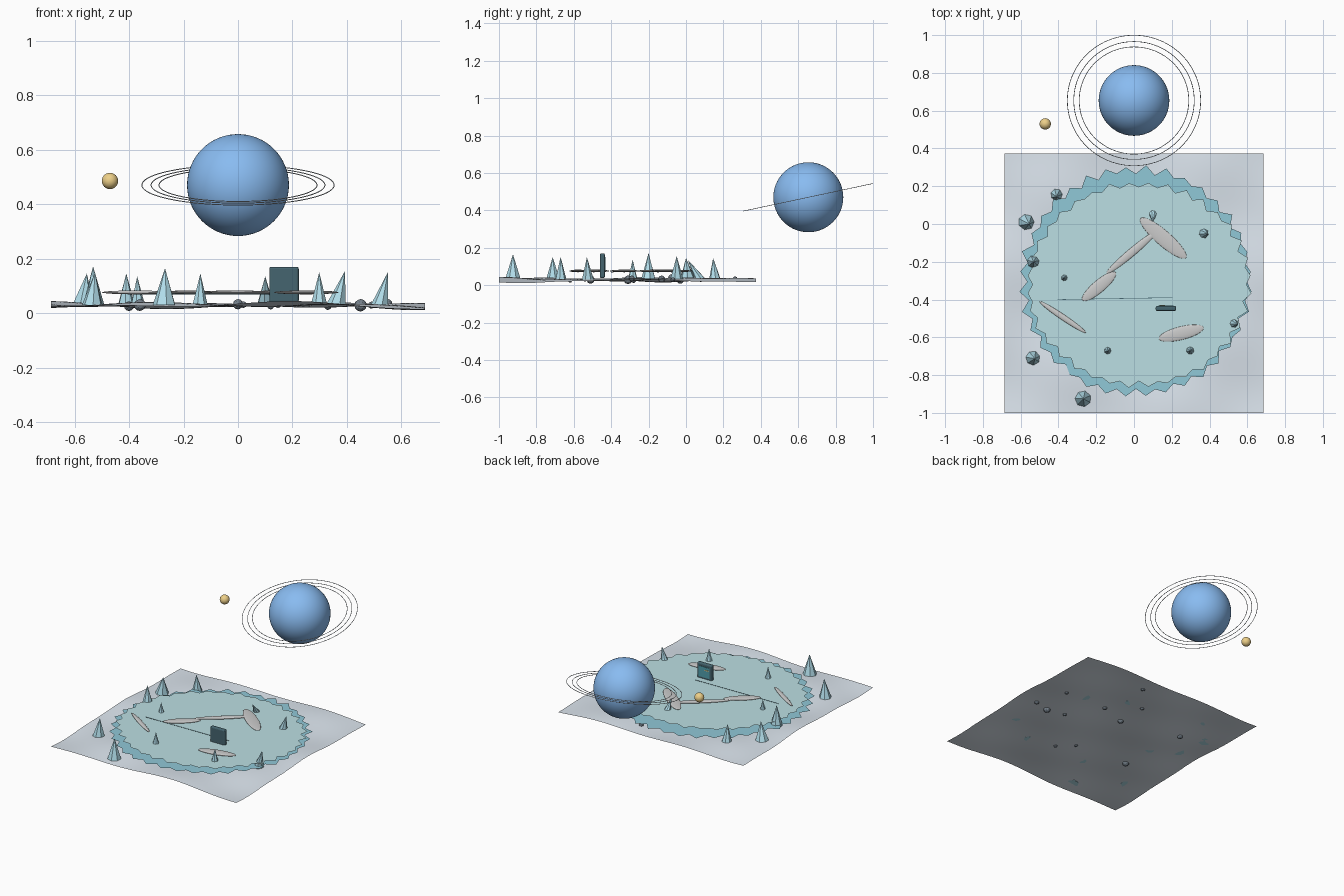
import bpy, bmesh, math, random
from mathutils import Vector

if "Cube" in bpy.data.objects:
    bpy.data.objects.remove(bpy.data.objects["Cube"])
random.seed(4)

def mat(name, rgb):
    m = bpy.data.materials.new(name)
    m.diffuse_color = (*rgb, 1)
    m.use_nodes = True
    m.node_tree.nodes["Principled BSDF"].inputs["Base Color"].default_value = m.diffuse_color
    return m

SNOW = mat("snow", (0.72, 0.79, 0.86))
DEEP = mat("deep_ice", (0.28, 0.58, 0.68))
PALE = mat("pale_ice", (0.50, 0.74, 0.77))
CRYSTAL = mat("crystal", (0.45, 0.74, 0.84))
ROCK = mat("rock", (0.18, 0.22, 0.26))
WHITE = mat("drift", (0.85, 0.86, 0.86))
BLUE = mat("planet_blue", (0.25, 0.50, 0.88))
GOLD = mat("gold", (0.85, 0.63, 0.25))
SLATE = mat("slate", (0.06, 0.13, 0.16))
TEAL = mat("teal", (0.08, 0.35, 0.42))

def obj_from(bm, name, m, smooth=False):
    me = bpy.data.meshes.new(name)
    bmesh.ops.recalc_face_normals(bm, faces=bm.faces)
    bm.to_mesh(me)
    bm.free()
    o = bpy.data.objects.new(name, me)
    bpy.context.collection.objects.link(o)
    me.materials.append(m)
    for p in me.polygons:
        p.use_smooth = smooth
    return o

def ball(name, m, loc, scale, rot=0.0, seg=32):
    bm = bmesh.new()
    bmesh.ops.create_uvsphere(bm, u_segments=seg, v_segments=seg // 2, radius=1)
    o = obj_from(bm, name, m, True)
    o.location, o.scale, o.rotation_euler = loc, scale, (0, 0, rot)
    return o

def box(name, m, loc, size, bevel=0.0):
    bm = bmesh.new()
    bmesh.ops.create_cube(bm, size=1)
    bmesh.ops.scale(bm, vec=size, verts=bm.verts)
    if bevel:
        bmesh.ops.bevel(bm, geom=bm.edges[:], offset=bevel, segments=3, profile=0.5, affect='EDGES')
    o = obj_from(bm, name, m)
    o.location = loc
    return o

# rolling snow ground
def ground_z(x, y):
    return (0.029 + 0.008 * math.sin(4.2 * x + 2.2 * y + 6.3) * math.cos(3 * y)
            + 0.006 * math.sin(9 * x - 6 * y) - 0.007 * x + 0.003 * math.cos(14 * y + 5 * x))

bm = bmesh.new()
bmesh.ops.create_grid(bm, x_segments=60, y_segments=60, size=0.6865)
for v in bm.verts:
    v.co.y -= 0.3135
    v.co.z = ground_z(v.co.x, v.co.y)
obj_from(bm, "snow_ground", SNOW, True)

# jagged ice sheets
def ice_sheet(name, m, center, rx, ry, z, teeth, jag):
    bm = bmesh.new()
    c = bm.verts.new((*center, z))
    rim = []
    for i in range(teeth * 2):
        a = math.pi * i / teeth
        k = 1 + (jag if i % 2 else -jag) * random.uniform(0.3, 1)
        rim.append(bm.verts.new((center[0] + rx * k * math.cos(a), center[1] + ry * k * math.sin(a), z)))
    for i, v in enumerate(rim):
        bm.faces.new((c, v, rim[(i + 1) % len(rim)]))
    return obj_from(bm, name, m)

ice_sheet("outer_ice", DEEP, (0.01, -0.305), 0.60, 0.595, 0.048, 36, 0.045)
ice_sheet("inner_ice", PALE, (0.025, -0.32), 0.58, 0.53, 0.070, 36, 0.04)

# ice crystals: base x, y, radius, apex x, y, z
def crystal(i, x, y, r, ax, ay, az):
    bm = bmesh.new()
    tip = bm.verts.new((ax, ay, az))
    zb = ground_z(x, y)
    ring = [bm.verts.new((x + r * math.cos(k * math.tau / 7 + i), y + r * math.sin(k * math.tau / 7 + i), zb))
            for k in range(7)]
    for k in range(7):
        bm.faces.new((ring[k], ring[(k + 1) % 7], tip))
    bm.faces.new(ring[::-1])
    obj_from(bm, "ice_crystal_%d" % i, CRYSTAL)

for i, c in enumerate([
        (-0.57, 0.01, 0.042, -0.555, 0.0, 0.145), (-0.41, 0.155, 0.031, -0.41, 0.145, 0.145),
        (-0.53, -0.2, 0.039, -0.532, -0.2, 0.172), (-0.535, -0.71, 0.038, -0.525, -0.713, 0.15),
        (-0.27, -0.925, 0.043, -0.268, -0.925, 0.165), (0.52, -0.525, 0.032, 0.55, -0.53, 0.15),
        (0.36, -0.05, 0.036, 0.393, -0.05, 0.155), (0.297, -0.67, 0.031, 0.298, -0.67, 0.15),
        (-0.14, -0.67, 0.028, -0.138, -0.672, 0.145), (-0.368, -0.285, 0.028, -0.37, -0.285, 0.135),
        (0.1, 0.075, 0.03, 0.1, 0.01, 0.135)]):
    crystal(i, *c)

# half buried rocks
for i, (x, y, r) in enumerate([(0.45, -0.31, 0.023), (0.55, -0.29, 0.016), (0.49, -0.07, 0.013),
                               (0.33, -0.28, 0.013), (0.17, -0.08, 0.015), (0.0, -0.13, 0.019),
                               (0.0, 0.08, 0.014), (0.147, 0.262, 0.014), (-0.36, -0.51, 0.022),
                               (-0.4, -0.03, 0.018), (0.12, -0.62, 0.012), (0.02, -0.54, 0.012)]):
    bm = bmesh.new()
    bmesh.ops.create_icosphere(bm, subdivisions=2, radius=r)
    o = obj_from(bm, "rock_%d" % i, ROCK)
    o.location = (x, y, ground_z(x, y) + 0.002)

# flat white drifts: x, y, length, width, angle
for i, (x, y, l, w, a) in enumerate([(0.155, -0.075, 0.32, 0.08, -41), (-0.012, -0.15, 0.35, 0.042, 40),
                                     (-0.185, -0.33, 0.23, 0.065, 40), (-0.377, -0.493, 0.295, 0.03, -34),
                                     (0.25, -0.578, 0.245, 0.07, 14)]):
    ball("snow_drift_%d" % i, WHITE, (x, y, 0.076), (l / 2, w / 2, 0.007), math.radians(a))

# fine crack line in the ice
crack = box("ice_crack", SLATE, (-0.1, -0.395, 0.070), (0.61, 0.003, 0.003))
crack.rotation_euler.z = math.radians(1)

# standing panel with screen on the back
box("panel", SLATE, (0.169, -0.447, 0.104), (0.108, 0.026, 0.132), 0.008)
box("panel_screen", TEAL, (0.169, -0.433, 0.115), (0.08, 0.003, 0.07))
box("panel_light", GOLD, (0.15, -0.431, 0.13), (0.03, 0.003, 0.006))

# planet, its thin rings and small moon
ball("planet", BLUE, (0, 0.654, 0.47), (0.187,) * 3, seg=64)
ball("moon", GOLD, (-0.47, 0.53, 0.485), (0.03,) * 3)
for i, r in enumerate((0.290, 0.319, 0.353)):
    bpy.ops.mesh.primitive_torus_add(major_radius=r, minor_radius=0.0018, major_segments=96,
                                     minor_segments=6, location=(0, 0.654, 0.47),
                                     rotation=(math.radians(12), 0, 0))
    ring = bpy.context.object
    ring.name = "planet_ring_%d" % i
    ring.data.materials.append(SNOW)
    bpy.ops.object.shade_smooth_by_angle()
